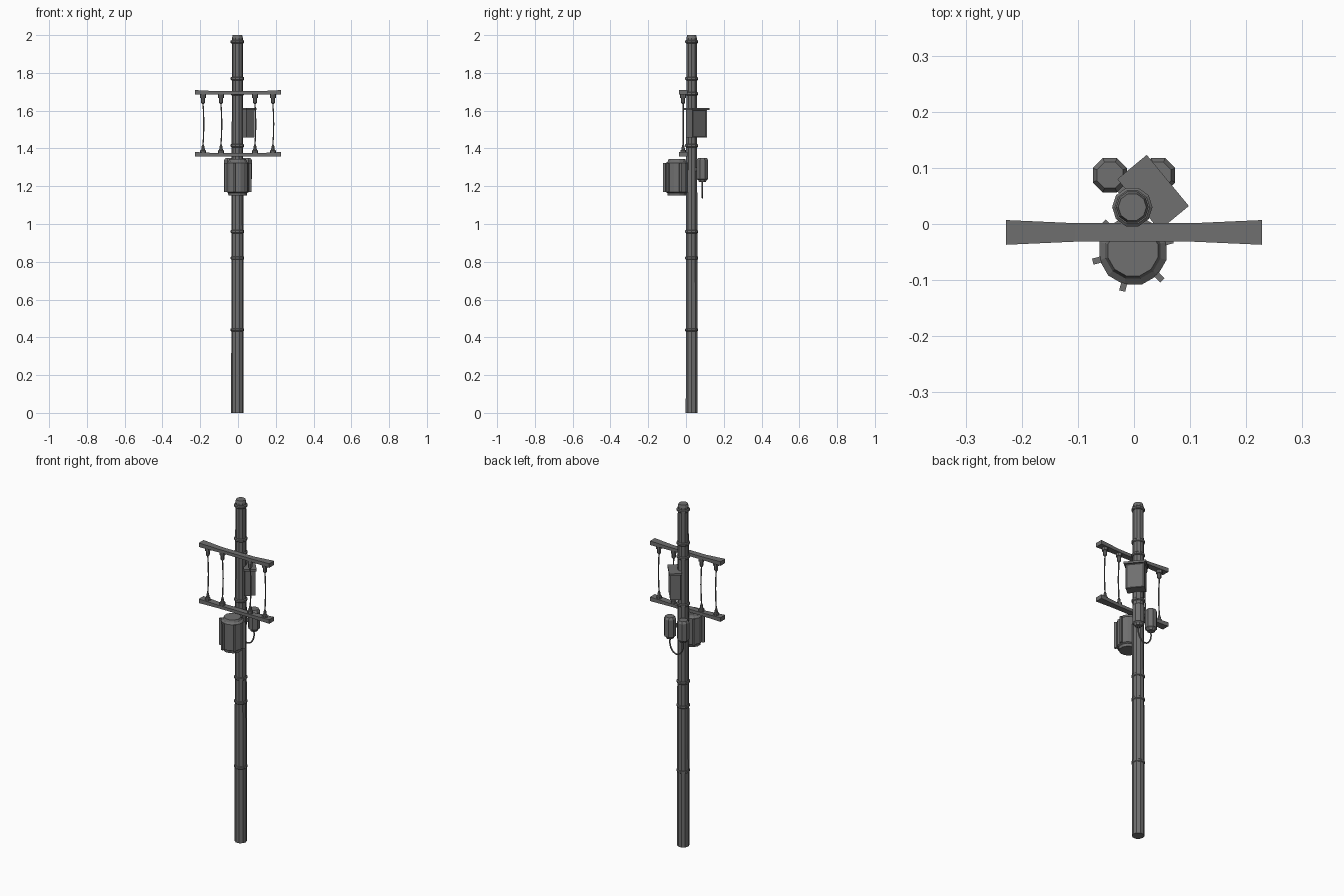
import bpy, bmesh, math
from mathutils import Vector, Matrix

cube = bpy.data.objects.get("Cube")
if cube:
    bpy.data.objects.remove(cube, do_unlink=True)

grey = bpy.data.materials.new("dark_grey")
grey.use_nodes = True
COLOR = (0.16, 0.16, 0.16, 1)
grey.diffuse_color = COLOR
grey.node_tree.nodes["Principled BSDF"].inputs["Base Color"].default_value = COLOR


def finish(name, bm, location=(0, 0, 0), angle=0):
    bmesh.ops.recalc_face_normals(bm, faces=bm.faces)
    mesh = bpy.data.meshes.new(name)
    bm.to_mesh(mesh)
    bm.free()
    mesh.materials.append(grey)
    obj = bpy.data.objects.new(name, mesh)
    obj.location = location
    obj.rotation_euler.z = angle
    bpy.context.collection.objects.link(obj)
    return obj


def turned(name, profile, sides, location, angle=0):
    """Closed solid of revolution from (radius, height) points."""
    bm = bmesh.new()
    rings = []
    for r, z in profile:
        rings.append([bm.verts.new((r * math.cos(math.tau * i / sides),
                                    r * math.sin(math.tau * i / sides), z))
                      for i in range(sides)])
    for a, b in zip(rings, rings[1:]):
        for i in range(sides):
            j = (i + 1) % sides
            bm.faces.new((a[i], a[j], b[j], b[i]))
    bm.faces.new(rings[0])
    bm.faces.new(rings[-1])
    return finish(name, bm, location, angle)


def block(name, size, location, angle=0):
    bm = bmesh.new()
    bmesh.ops.create_cube(bm, size=1, matrix=Matrix.Diagonal((*size, 1)))
    return finish(name, bm, location, angle)


def cable(name, points, radius):
    curve = bpy.data.curves.new(name, "CURVE")
    curve.dimensions = "3D"
    curve.bevel_depth = radius
    curve.bevel_resolution = 1
    curve.resolution_u = 4
    curve.use_fill_caps = True
    spline = curve.splines.new("BEZIER")
    spline.bezier_points.add(len(points) - 1)
    for bp, p in zip(spline.bezier_points, points):
        bp.co = p
        bp.handle_left_type = bp.handle_right_type = "AUTO"
    curve.materials.append(grey)
    obj = bpy.data.objects.new(name, curve)
    bpy.context.collection.objects.link(obj)


# Pole with its bands and cap
PX, PY = -0.003, 0.03
turned("pole", [(0.033, 0), (0.0325, 0.6), (0.031, 1.2), (0.029, 1.95),
                (0.029, 1.985), (0.025, 2.0)], 10, (PX, PY, 0))
for z in (0.44, 0.82, 0.96, 1.415, 1.69, 1.77, 1.965):
    turned("pole_band", [(0.032, -0.009), (0.036, -0.005), (0.036, 0.005), (0.031, 0.009)],
           10, (PX, PY, z))

# Crossarms, flared toward both ends
BAR_Y = -0.015
for name, z in (("upper_crossarm", 1.694), ("lower_crossarm", 1.366)):
    bm = bmesh.new()
    sections = []
    for x, w, h in ((-0.228, 0.022, 0.012), (-0.105, 0.0165, 0.009),
                    (0.105, 0.0165, 0.009), (0.228, 0.022, 0.012)):
        lift = 0.003 if abs(x) > 0.2 else 0
        sections.append([bm.verts.new((x, sy * w, sz * h + lift))
                         for sy, sz in ((-1, -1), (1, -1), (1, 1), (-1, 1))])
    for a, b in zip(sections, sections[1:]):
        for i in range(4):
            j = (i + 1) % 4
            bm.faces.new((a[i], a[j], b[j], b[i]))
    bm.faces.new(sections[0])
    bm.faces.new(sections[-1])
    finish(name, bm, (0, BAR_Y, z))

# Insulators and the wires strung between the crossarms
for x in (-0.185, -0.09, 0.09, 0.185):
    turned("upper_insulator", [(0.005, 1.635), (0.011, 1.643), (0.011, 1.667),
                               (0.016, 1.668), (0.016, 1.688)], 8, (x, BAR_Y, 0))
    turned("lower_insulator", [(0.015, 1.372), (0.015, 1.39), (0.010, 1.392),
                               (0.007, 1.412), (0.004, 1.42)], 8, (x, BAR_Y, 0))
    cable("wire", [(x, BAR_Y, 1.64), (x + 0.004, BAR_Y, 1.53), (x, BAR_Y, 1.415)], 0.0035)

# Transformer drum with cooling fins
TX, TY = -0.002, -0.048
turned("transformer", [(0.05, 1.15), (0.053, 1.165), (0.062, 1.17), (0.062, 1.322),
                       (0.051, 1.33), (0.046, 1.343)], 12, (TX, TY, 0), math.radians(15))
for i in range(6):
    a = math.radians(15 + 60 * i)
    block("transformer_fin", (0.016, 0.011, 0.155),
          (TX + 0.066 * math.cos(a), TY + 0.066 * math.sin(a), 1.246), a)

# Switch box with overhanging roof and inset door
BX, BY = 0.034, 0.056
turn = math.radians(-50.5)
bm = bmesh.new()
bmesh.ops.create_cube(bm, size=1, matrix=Matrix.Diagonal((0.1, 0.056, 0.15, 1)))
bm.normal_update()
door = [f for f in bm.faces if f.normal.y > 0.9]
bmesh.ops.inset_region(bm, faces=door, thickness=0.01, depth=-0.006)
finish("switch_box", bm, (BX, BY, 1.532), turn)
block("switch_box_roof", (0.118, 0.068, 0.012), (BX, BY, 1.609), turn)

# Canisters behind the pole, joined by a hanging cable
for side in (-1, 1):
    turned("canister", [(0.02, 1.222), (0.024, 1.232), (0.033, 1.238), (0.033, 1.338),
                        (0.025, 1.35)], 8, (side * 0.043, 0.087, 0), math.radians(22.5))
    block("canister_bracket", (0.05, 0.014, 0.02),
          (side * 0.022, 0.06, 1.29), side * math.radians(50))
cable("canister_cable", [(-0.043, 0.087, 1.23), (-0.036, 0.087, 1.165), (0, 0.087, 1.138),
                         (0.036, 0.087, 1.165), (0.043, 0.087, 1.23)], 0.004)
